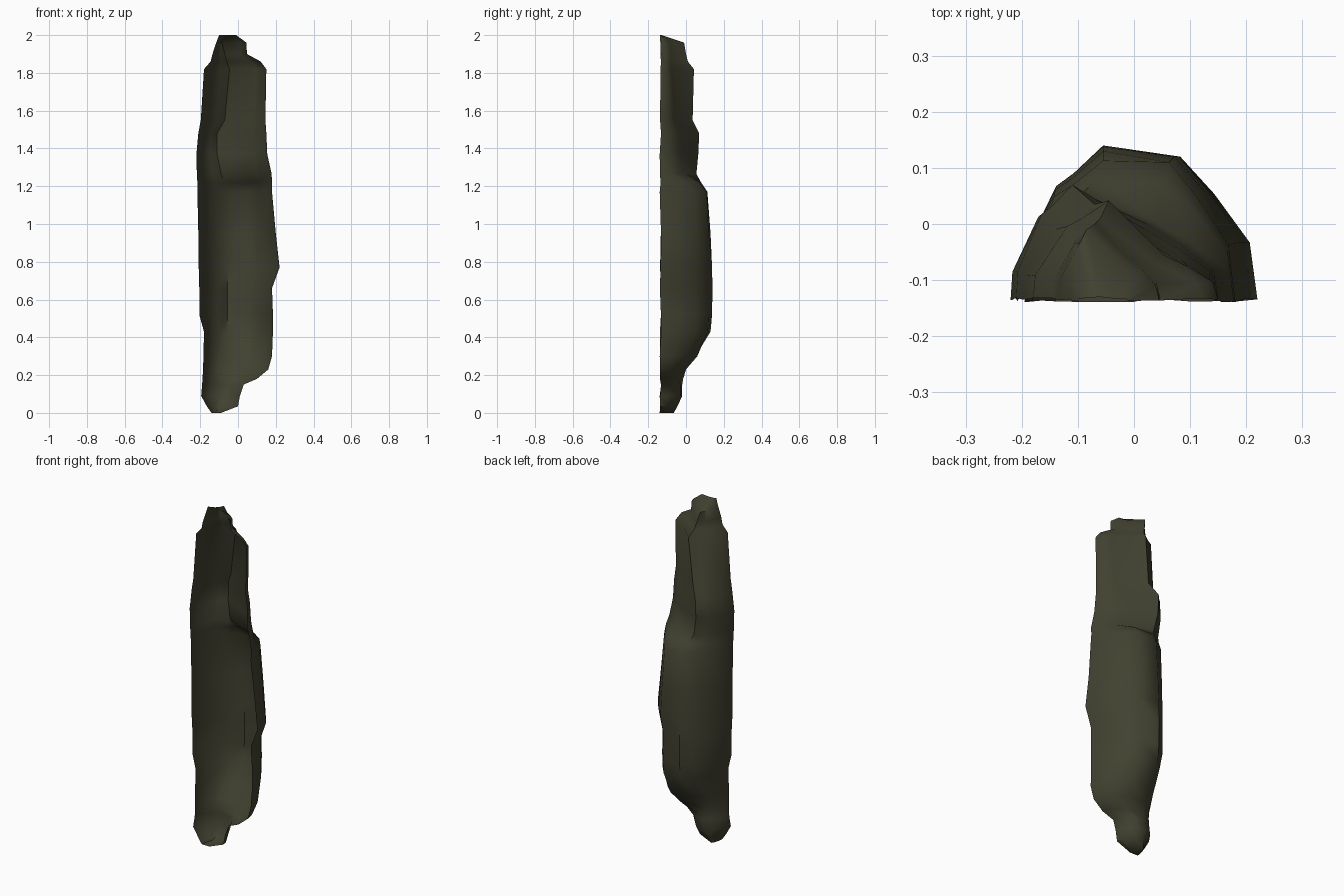
import bpy, bmesh, math, random

if "Cube" in bpy.data.objects:
    bpy.data.objects.remove(bpy.data.objects["Cube"])

random.seed(4)
FRONT = -0.135  # plane of the open front

# one dark olive colour
olive = bpy.data.materials.new("dark_olive_rock")
olive.diffuse_color = (0.054, 0.054, 0.031, 1)
olive.use_nodes = True
olive.node_tree.nodes["Principled BSDF"].inputs["Base Color"].default_value = olive.diffuse_color

# height, left edge, right edge, ridge x, ridge y, right shoulder y
RINGS = [
    (0.00, -.14, -.09, -.12, -.065, -.09),
    (0.035, -.165, 0.0, -.10, -.045, -.06),
    (0.09, -.195, .01, -.10, -.02, -.03),
    (0.15, -.19, .03, -.09, -.02, -.03),
    (0.18, -.188, .10, -.08, -.015, -.04),
    (0.23, -.185, .16, -.07, .0, .0),
    (0.30, -.183, .18, -.06, .05, .06),
    (0.43, -.18, .185, -.055, .13, .115),
    (0.52, -.205, .185, -.055, .138, .12),
    (0.66, -.205, .18, -.055, .14, .12),
    (0.77, -.208, .22, -.055, .138, .12),
    (0.95, -.21, .20, -.055, .13, .12),
    (1.17, -.215, .18, -.055, .113, .11),
    (1.22, -.215, .18, -.07, .08, .07),
    (1.265, -.218, .178, -.09, .055, .0),
    (1.37, -.22, .155, -.11, .065, .0),
    (1.48, -.21, .15, -.11, .07, -.01),
    (1.55, -.197, .145, -.07, .035, -.04),
    (1.82, -.18, .15, -.045, .042, -.055),
    (1.86, -.145, .12, -.06, .01, -.065),
    (1.90, -.135, .047, -.07, .0, -.06),
    (1.96, -.115, .045, -.085, -.01, -.07),
    (2.00, -.10, -.01, -.06, -.13, -.133),
]
# fractions (across, height) of the left flank and of the right flank
LEFT = [(0, 0), (.03, .25), (.45, .74), (.65, .82), (1, 1)]
RIGHT = [(.5, 1), (.72, .74), (.95, .4), (1, 0)]


def section(xl, xr, px, py, sy):
    """Half-open cross-section, from the left rim over the ridge to the right rim."""
    pts = [(xl + (px - xl) * t, FRONT + (py - FRONT) * h) for t, h in LEFT]
    pts += [(px + (xr - px) * t, FRONT + (sy - FRONT) * h) for t, h in RIGHT]
    return pts


# rock shell: lofted cross-sections, open at the front
bm = bmesh.new()
rows = []
for z, *shape in RINGS:
    row = [bm.verts.new((x, y, z)) for x, y in section(*shape)]
    for v in (row[0], row[-1]):
        v.co.y += random.uniform(-.005, .004)  # ragged rim
    rows.append(row)
for a, b in zip(rows, rows[1:]):
    for i in range(len(a) - 1):
        bm.faces.new((a[i], b[i], b[i + 1], a[i + 1]))
bm.faces.new(rows[0])
bm.normal_update()
ref = [f for f in bm.faces if len(f.verts) == 4]
# outward means facing +y overall
if sum(f.normal.y * f.calc_area() for f in ref) < 0:
    bmesh.ops.reverse_faces(bm, faces=ref)
bm.normal_update()
for f in bm.faces:
    if len(f.verts) > 4 and f.normal.z > 0:
        f.normal_flip()

mesh = bpy.data.meshes.new("rock_shell")
bm.to_mesh(mesh)
bm.free()
mesh.materials.append(olive)
rock = bpy.data.objects.new("rock_shell", mesh)
bpy.context.collection.objects.link(rock)
bpy.context.view_layer.objects.active = rock
rock.select_set(True)
bpy.ops.object.shade_smooth_by_angle(angle=math.radians(50))
